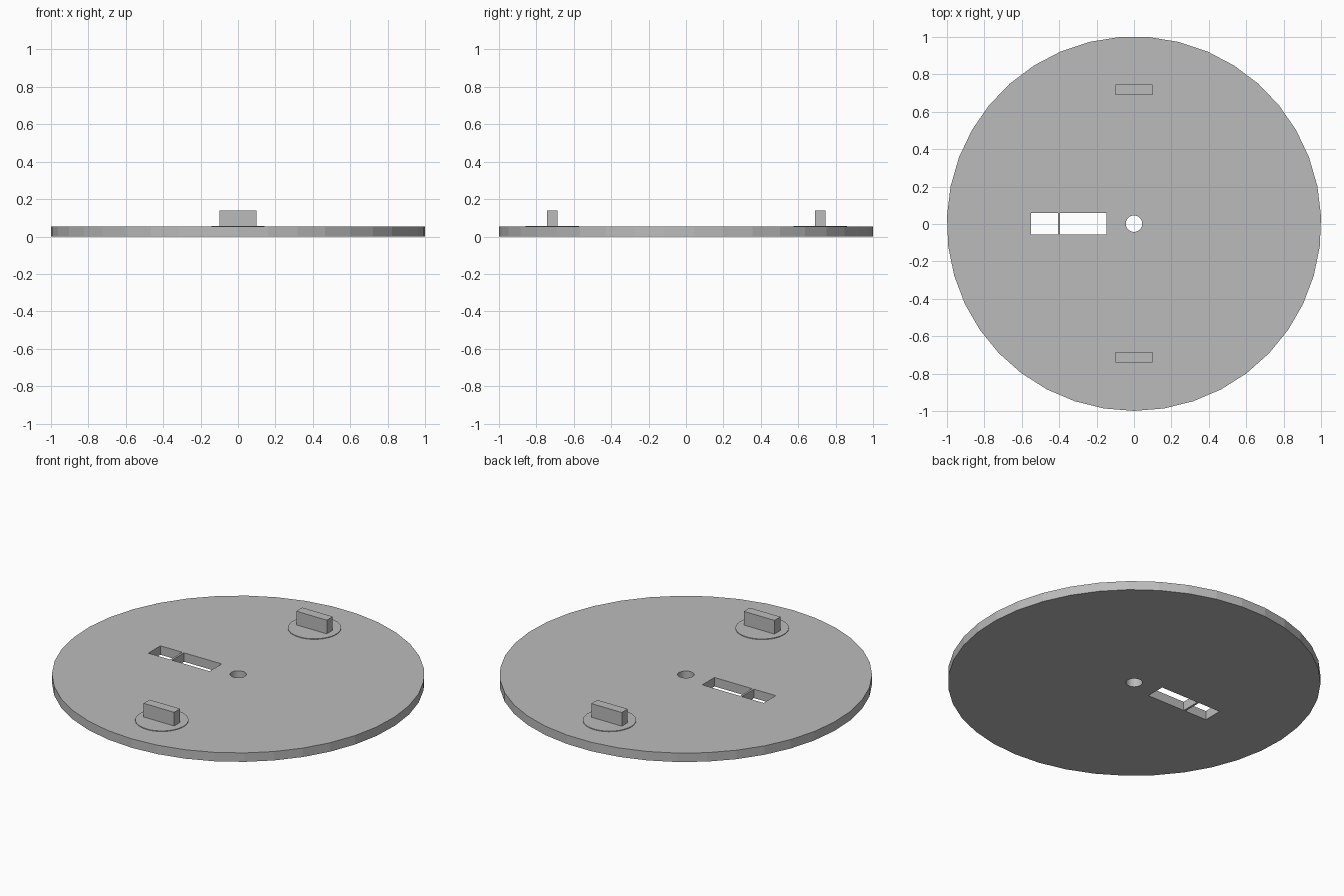
import bpy
import math

if "Cube" in bpy.data.objects:
    bpy.data.objects.remove(bpy.data.objects["Cube"])

SIDES = 39
CY = 0.0016          # odd-sided disc: shift so its bounds are centred
TOP = 0.053          # plate thickness

grey = bpy.data.materials.new("light grey")
grey.diffuse_color = (0.5, 0.5, 0.5, 1)
grey.use_nodes = True
grey.node_tree.nodes["Principled BSDF"].inputs["Base Color"].default_value = grey.diffuse_color


def finish(name):
    ob = bpy.context.object
    ob.name = name
    ob.data.materials.append(grey)
    return ob


def box(name, x0, x1, y0, y1, z0, z1):
    bpy.ops.mesh.primitive_cube_add(
        size=1, location=((x0 + x1) / 2, (y0 + y1) / 2, (z0 + z1) / 2))
    bpy.context.object.scale = (x1 - x0, y1 - y0, z1 - z0)
    bpy.ops.object.transform_apply(location=False, rotation=False, scale=True)
    return finish(name)


def disc(name, y, radius, z0, z1, sides=SIDES):
    bpy.ops.mesh.primitive_cylinder_add(
        vertices=sides, radius=radius, depth=z1 - z0,
        location=(0, y, (z0 + z1) / 2), rotation=(0, 0, math.pi))
    bpy.ops.object.transform_apply(location=False, rotation=True, scale=False)
    return finish(name)


# Round plate, one corner pointing to the front
plate = disc("plate", CY, 1.0008, 0, TOP)

# Centre hole and two slots separated by a thin bar
cutters = [
    disc("hole_cutter", CY, 0.044, -0.1, 0.2),
    box("short_slot_cutter", -0.55, -0.407, CY - 0.057, CY + 0.057, -0.1, 0.2),
    box("long_slot_cutter", -0.395, -0.148, CY - 0.057, CY + 0.057, -0.1, 0.2),
]
for cutter in cutters:
    mod = plate.modifiers.new(cutter.name, 'BOOLEAN')
    mod.operation = 'DIFFERENCE'
    mod.solver = 'EXACT'
    mod.object = cutter
    bpy.context.view_layer.objects.active = plate
    bpy.ops.object.modifier_apply(modifier=mod.name)
    bpy.data.objects.remove(cutter)

# Upright tabs on thin round pads, front and back
for side, sign in (("front", -1), ("back", 1)):
    y = CY + sign * 0.715
    disc(side + "_pad", y, 0.143, TOP - 0.01, TOP + 0.004)
    box(side + "_tab", -0.1, 0.1, y - 0.028, y + 0.028, TOP - 0.01, 0.138)
